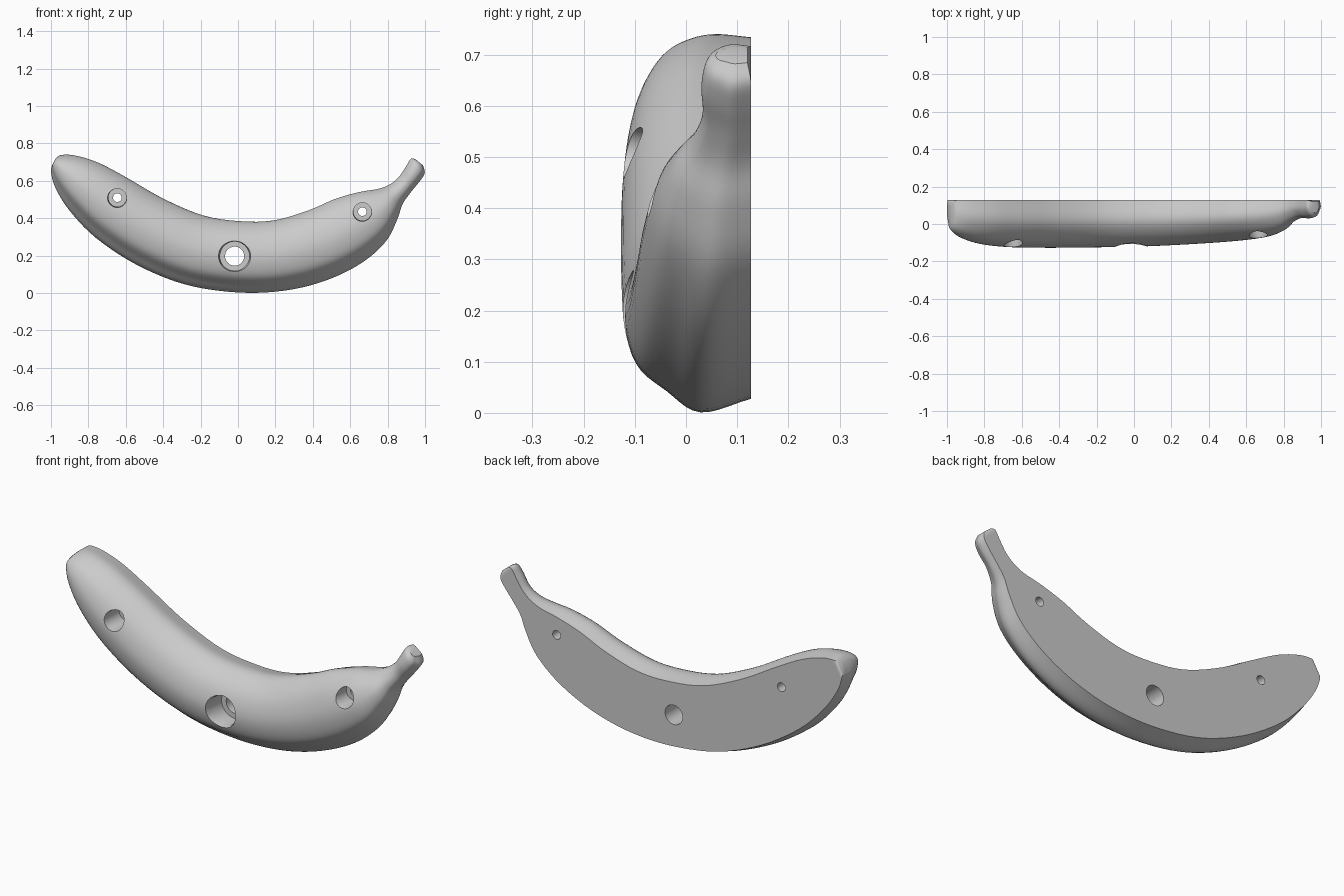
import bpy, bmesh, math
from mathutils import Vector

if "Cube" in bpy.data.objects:
    bpy.data.objects.remove(bpy.data.objects["Cube"])

BACK = 0.127

# Stations along the fruit: outer edge x,z / inner edge x,z / front y / back y
STATIONS = [
    (-.995, .680, -.975, .720, .000, .105),
    (-1.00, .645, -.945, .738, -.035, BACK),
    (-.975, .560, -.870, .735, -.072, BACK),
    (-.900, .440, -.750, .698, -.105, BACK),
    (-.760, .295, -.600, .620, -.123, BACK),
    (-.540, .150, -.400, .505, -.127, BACK),
    (-.280, .045, -.180, .413, -.125, BACK),
    (.000, .003, .030, .383, -.121, BACK),
    (.250, .013, .200, .390, -.112, BACK),
    (.470, .067, .380, .443, -.100, BACK),
    (.660, .160, .520, .503, -.086, BACK),
    (.790, .275, .650, .540, -.065, BACK),
    (.850, .390, .750, .557, -.030, BACK),
    (.880, .475, .810, .580, .010, BACK),
    (.925, .540, .860, .620, .032, BACK),
    (.970, .595, .900, .680, .030, BACK),
    (.998, .640, .925, .718, .038, BACK),
    (.990, .682, .950, .715, .058, .120),
]
# Cross-section: across (-1 outer, 1 inner) and depth (0 back, 1 front)
SECTION = [(-.86, 0), (-1, .4), (-.78, .67), (-.5, .91), (0, 1),
           (.5, .9), (.84, .68), (1, .4), (.9, 0)]


def spline(points, steps):
    pts = [Vector(p) for p in points]
    pts = [2 * pts[0] - pts[1]] + pts + [2 * pts[-1] - pts[-2]]
    out = []
    for a, b, c, d in zip(pts, pts[1:], pts[2:], pts[3:]):
        for k in range(steps):
            t = k / steps
            out.append(.5 * (2 * b + (c - a) * t + (2 * a - 5 * b + 4 * c - d) * t * t
                             + (3 * b - a - 3 * c + d) * t ** 3))
    return out + [pts[-2]]


def mesh_object(name, rings, closed_caps=True):
    bm = bmesh.new()
    loops = [[bm.verts.new(p) for p in ring] for ring in rings]
    n = len(loops[0])
    for a, b in zip(loops, loops[1:]):
        for i in range(n):
            j = (i + 1) % n
            bm.faces.new((a[i], a[j], b[j], b[i]))
    bm.faces.new(loops[0])
    bm.faces.new(loops[-1])
    bmesh.ops.recalc_face_normals(bm, faces=bm.faces)
    me = bpy.data.meshes.new(name)
    bm.to_mesh(me)
    bm.free()
    ob = bpy.data.objects.new(name, me)
    bpy.context.collection.objects.link(ob)
    return ob


# Half banana body with flat back
section = spline(SECTION, 5)
edges = spline([(s[0], s[1], s[2]) for s in STATIONS], 5)
rest = spline([(s[3], s[4], s[5]) for s in STATIONS], 5)
rings = []
for (ox, oz, ix), (iz, front, back) in zip(edges, rest):
    back = min(back, BACK)
    rings.append([(ox + (ix - ox) * (t + 1) / 2, back + (front - back) * d,
                   oz + (iz - oz) * (t + 1) / 2) for t, d in section])
body = mesh_object("banana_body", rings)


# Stepped screw holes: wide bore at the front, narrow bore through the back
def hole(name, x, z, bore, through, mouth, floor):
    profile = [(-.3, bore * 1.1), (mouth - .012, bore * 1.1), (mouth + .012, bore),
               (floor, bore), (floor, through), (.2, through)]
    cutter = mesh_object(name, [[(x + r * math.cos(i * math.tau / 48), y,
                                  z + r * math.sin(i * math.tau / 48))
                                 for i in range(48)] for y, r in profile])
    cutter.hide_render = True
    mod = body.modifiers.new(name, 'BOOLEAN')
    mod.operation = 'DIFFERENCE'
    mod.solver = 'EXACT'
    mod.object = cutter
    bpy.context.view_layer.objects.active = body
    bpy.ops.object.modifier_apply(modifier=name)
    bpy.data.objects.remove(cutter)


hole("centre_hole", -.018, .197, .078, .051, -.105, .0)
hole("left_hole", -.645, .51, .048, .023, -.105, .0)
hole("right_hole", .665, .435, .048, .023, -.065, .02)

bpy.ops.object.select_all(action='DESELECT')
body.select_set(True)
bpy.context.view_layer.objects.active = body
bpy.ops.object.shade_smooth_by_angle(angle=math.radians(35))
